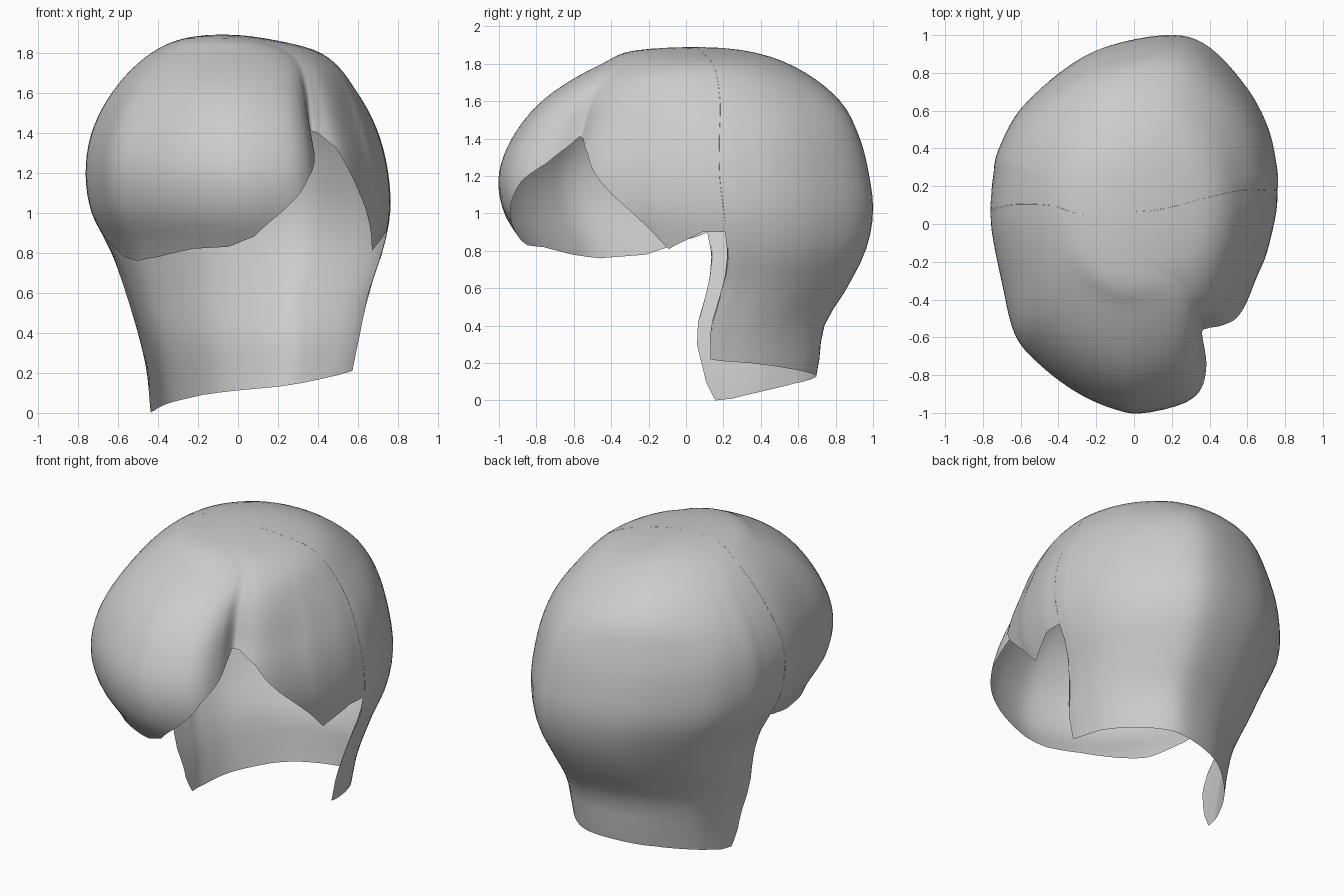
import bpy
import bmesh
import math
from mathutils import Vector

ROWS = 32
STEPS = 5
TOP = 1.89
HALF_WIDTH = 0.76

# Height, right edge, left edge, front edge, back edge of the hair volume
PROFILE = [
    (1.89, -.08, -.08, .06, .06),
    (1.87, -.27, .14, -.28, .32),
    (1.8, -.43, .41, -.45, .55),
    (1.6, -.63, .6, -.77, .83),
    (1.4, -.73, .7, -.93, .93),
    (1.2, -.76, .75, -1, .98),
    (1, -.73, .76, -.97, 1),
    (.8, -.63, .72, -.85, .96),
    (.6, -.56, .65, -.78, .86),
    (.4, -.5, .61, -.76, .74),
    (.2, -.455, .57, -.74, .71),
    (0, -.445, .55, -.73, .67),
]

# Plan outline x, y and the height of the hem below it
OUTLINE = [
    # swept fringe, from the parting across the brow
    (.4, -.62, 1.41), (.4, -.75, 1.27), (.36, -.87, 1.18), (.26, -.95, 1.05),
    (.05, -1, .88), (-.1, -.98, .83), (-.3, -.89, .82), (-.5, -.74, .78),
    (-.63, -.58, .76), (-.7, -.3, .78), (-.75, -.05, .86), (-.76, .08, .9),
    # nape
    (-.76, .1, .3), (-.755, .18, .1), (-.745, .27, 0), (-.72, .4, .01),
    (-.6, .62, .05), (-.35, .84, .09), (-.12, .95, .11), (.2, 1, .13),
    (.4, .93, .15), (.6, .71, .18), (.71, .5, .2), (.755, .3, .21),
    (.76, .2, .22),
    # left side lock, back up to the parting
    (.758, .18, .9), (.75, .05, .9), (.7, -.16, .81), (.65, -.28, .97),
    (.58, -.45, 1.17), (.52, -.54, 1.32), (.44, -.59, 1.4),
]


def depth(z):
    return math.sqrt(max(TOP - z, 0))


def slope(i, k):
    a, b = PROFILE[max(i - 1, 0)], PROFILE[min(i + 1, len(PROFILE) - 1)]
    return (b[k] - a[k]) / (depth(b[0]) - depth(a[0]))


def extents(z):
    """Smooth edges of the volume at a height."""
    s = depth(z)
    i = 0
    while i < len(PROFILE) - 2 and PROFILE[i + 1][0] > z:
        i += 1
    a, b = PROFILE[i], PROFILE[i + 1]
    span = depth(b[0]) - depth(a[0])
    t = (s - depth(a[0])) / span
    h = t * t * (3 - 2 * t)
    return [a[k] + (b[k] - a[k]) * h
            + span * t * (1 - t) * ((1 - t) * slope(i, k) - t * slope(i + 1, k))
            for k in range(1, 5)]


def spline(a, b, c, d, t):
    return b + (c - a) * t / 2 + (a - b * 2.5 + c * 2 - d / 2) * t**2 \
        + (b * 3 - a - c * 3 + d) * t**3 / 2


def surface_point(plan, z):
    """Fit the plan outline to the volume, rounding it toward the crown."""
    x0, x1, y0, y1 = extents(z)
    unit = Vector((plan.x / HALF_WIDTH, plan.y))
    fade = min(max((z - 1.4) / .4, 0), 1)
    unit = unit.lerp(unit.normalized(), .8 * fade * fade * (3 - 2 * fade))
    return ((x0 + x1) / 2 + unit.x * (x1 - x0) / 2,
            (y0 + y1) / 2 + unit.y * (y1 - y0) / 2, z)


def make_material(name, color):
    mat = bpy.data.materials.new(name)
    mat.use_nodes = True
    mat.diffuse_color = color
    shader = next(n for n in mat.node_tree.nodes if n.type == 'BSDF_PRINCIPLED')
    shader.inputs["Base Color"].default_value = color
    return mat


def build_hair():
    bm = bmesh.new()
    crown = bm.verts.new(surface_point(Vector((0, 1)), TOP))
    columns = []
    n = len(OUTLINE)
    for i in range(n):
        near = [OUTLINE[(i + k) % n] for k in (-1, 0, 1, 2)]
        plans = [Vector(p[:2]) for p in near]
        for step in range(STEPS):
            t = step / STEPS
            plan = spline(*plans, t)
            hem = near[1][2] + (near[2][2] - near[1][2]) * t
            columns.append([bm.verts.new(surface_point(
                plan, TOP - (TOP - hem) * (r / ROWS) ** 1.7))
                for r in range(1, ROWS + 1)])
    for i, col in enumerate(columns):
        nxt = columns[(i + 1) % len(columns)]
        bm.faces.new((crown, nxt[0], col[0]))
        for r in range(ROWS - 1):
            bm.faces.new((col[r], nxt[r], nxt[r + 1], col[r + 1]))
    bmesh.ops.recalc_face_normals(bm, faces=bm.faces)
    # Point the open shell outward
    if sum(f.normal.dot(f.calc_center_median() - Vector((0, 0, 1)))
           for f in bm.faces) < 0:
        bmesh.ops.reverse_faces(bm, faces=bm.faces)
    for f in bm.faces:
        f.smooth = True
    mesh = bpy.data.meshes.new("hair_shell")
    bm.to_mesh(mesh)
    bm.free()
    mesh.materials.append(make_material("light grey", (.6, .6, .6, 1)))
    hair = bpy.data.objects.new("hair_shell", mesh)
    bpy.context.collection.objects.link(hair)


cube = bpy.data.objects.get("Cube")
if cube:
    bpy.data.objects.remove(cube, do_unlink=True)
build_hair()
